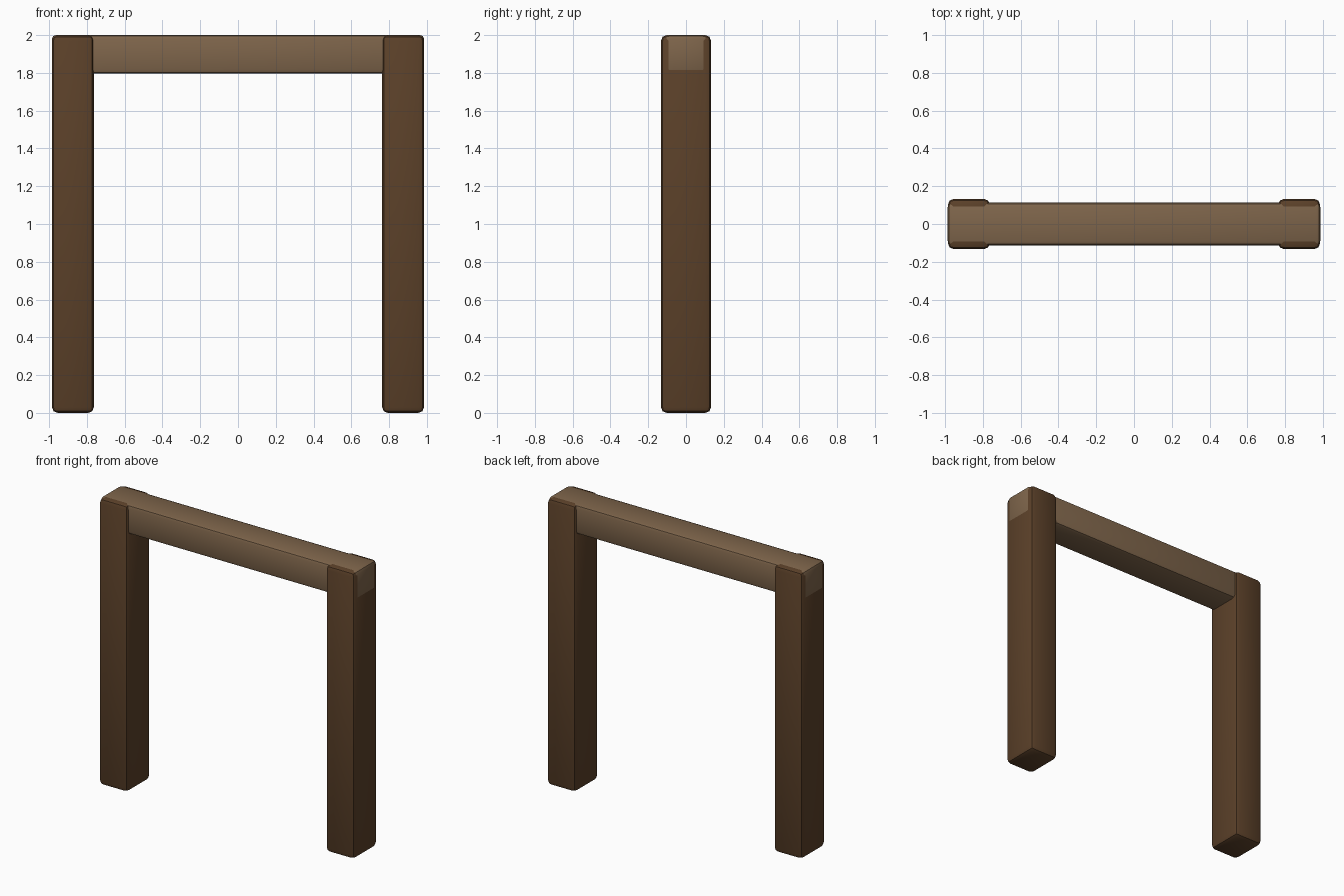
import bpy
import math

if "Cube" in bpy.data.objects:
    bpy.data.objects.remove(bpy.data.objects["Cube"])


def material(name, color):
    mat = bpy.data.materials.new(name)
    mat.diffuse_color = color
    mat.use_nodes = True
    mat.node_tree.nodes["Principled BSDF"].inputs["Base Color"].default_value = mat.diffuse_color
    return mat


def timber(name, center, size, bevel, mat):
    """Squared timber with rounded edges."""
    bpy.ops.mesh.primitive_cube_add(size=1, location=center)
    obj = bpy.context.object
    obj.name = name
    obj.scale = size
    bpy.ops.object.transform_apply(location=False, rotation=False, scale=True)
    mod = obj.modifiers.new("rounded_edges", 'BEVEL')
    mod.width = bevel
    mod.segments = 2
    bpy.ops.object.modifier_apply(modifier=mod.name)
    bpy.ops.object.shade_smooth_by_angle(angle=math.radians(30))
    obj.data.materials.append(mat)
    return obj


dark_wood = material("dark_wood", (0.105, 0.052, 0.022, 1))
light_wood = material("light_wood", (0.21, 0.13, 0.07, 1))

# Two upright posts
for side, label in ((-1, "left"), (1, "right")):
    timber(f"{label}_post", (side * 0.874, 0, 1.0), (0.222, 0.265, 2.0), 0.03, dark_wood)

# Crossbeam running through the post tops, just proud of their faces
timber("crossbeam", (0, 0, 1.8985), (1.972, 0.225, 0.204), 0.022, light_wood)
